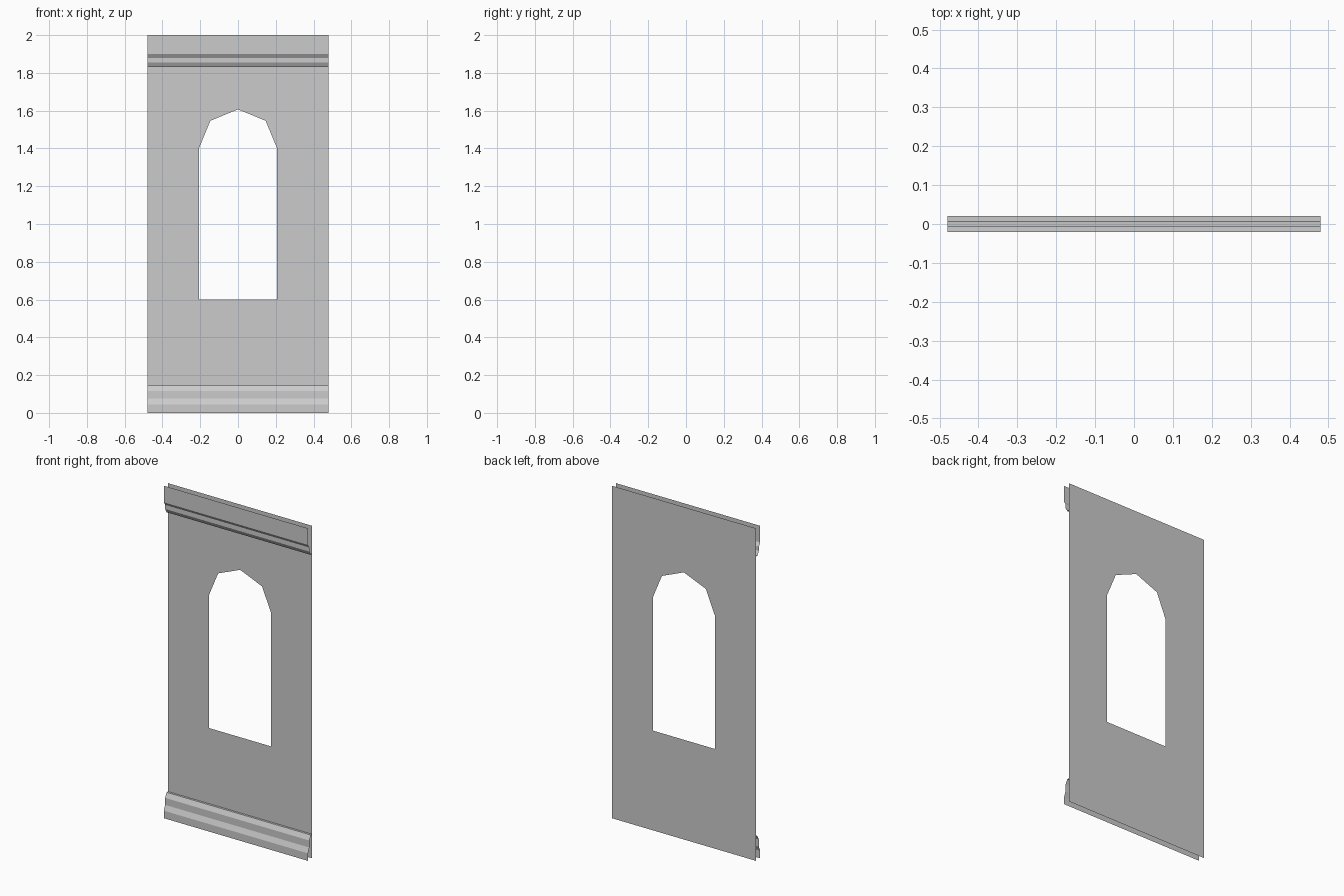
import bpy, bmesh, math

if "Cube" in bpy.data.objects:
    bpy.data.objects.remove(bpy.data.objects["Cube"])

HALF_W = 0.48      # half panel width
BACK, MID1, MID2, FRONT = 0.02, 0.007, -0.007, -0.02   # depth steps


def finish(bm, name):
    mesh = bpy.data.meshes.new(name)
    bm.to_mesh(mesh)
    bm.free()
    obj = bpy.data.objects.new(name, mesh)
    bpy.context.collection.objects.link(obj)
    return obj


def add_loop(bm, points):
    verts = [bm.verts.new((x, BACK, z)) for x, z in points]
    return [bm.edges.new((v, verts[(i + 1) % len(verts)])) for i, v in enumerate(verts)]


def trim(name, profile):
    """Open strip: a (y, z) profile listed bottom to top, swept along x."""
    bm = bmesh.new()
    rows = [[bm.verts.new((x, y, z)) for x in (-HALF_W, HALF_W)] for y, z in profile]
    for lo, hi in zip(rows, rows[1:]):
        bm.faces.new((lo[0], lo[1], hi[1], hi[0]))
    return finish(bm, name)


# Wall panel with a faceted arched opening
R, SPRING, SILL = 0.207, 1.4, 0.6
arch = [(R * math.cos(i * math.pi / 4), SPRING + R * math.sin(i * math.pi / 4)) for i in range(5)]
bm = bmesh.new()
edges = add_loop(bm, [(-HALF_W, 0), (HALF_W, 0), (HALF_W, 2), (-HALF_W, 2)])
edges += add_loop(bm, [(R, SILL)] + arch + [(-R, SILL)])
bmesh.ops.triangle_fill(bm, edges=edges, use_beauty=True, normal=(0, -1, 0))
bm.normal_update()
bmesh.ops.reverse_faces(bm, faces=[f for f in bm.faces if f.normal.y > 0])
finish(bm, "wall_panel")

# Stepped skirting at the foot
trim("base_trim", [(FRONT, 0), (FRONT, 0.045), (MID2, 0.075),
                   (MID2, 0.117), (MID1, 0.145), (BACK, 0.145)])

# Stepped cornice at the head
trim("top_trim", [(BACK, 1.83), (MID1, 1.83), (MID2, 1.855),
                  (MID2, 1.88), (FRONT, 1.9), (FRONT, 2.0)])
